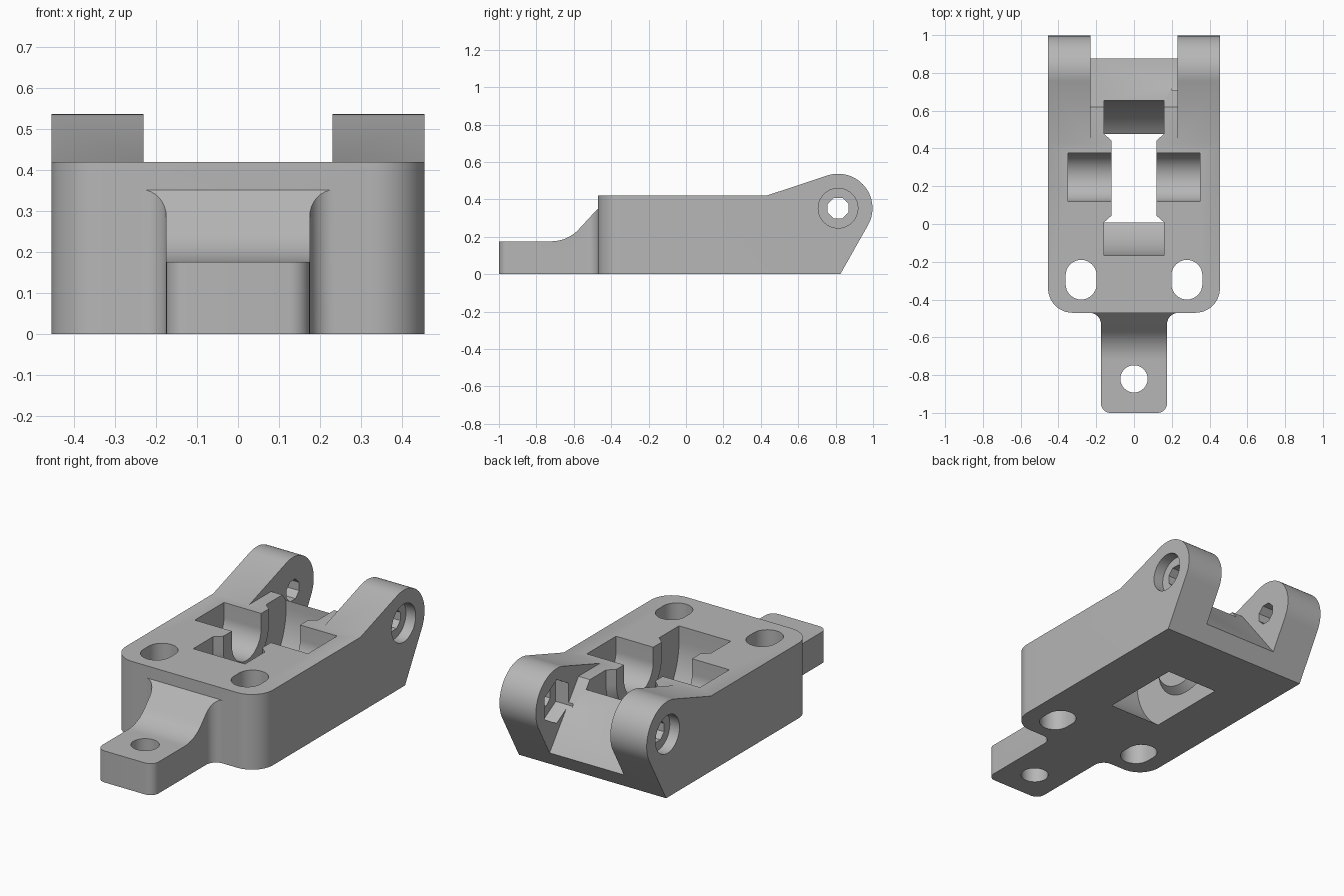
import bpy, bmesh
from math import sin, cos, pi, radians
from mathutils import Vector

cube = bpy.data.objects.get("Cube")
if cube:
    bpy.data.objects.remove(cube, do_unlink=True)

grey = bpy.data.materials.new("light grey")
grey.use_nodes = True
colour = (0.47, 0.47, 0.47, 1)
grey.diffuse_color = colour
grey.node_tree.nodes["Principled BSDF"].inputs["Base Color"].default_value = colour


def arc(cx, cy, r, a0, a1, n=12):
    angles = [radians(a0 + (a1 - a0) * i / n) for i in range(n + 1)]
    return [(cx + r * cos(a), cy + r * sin(a)) for a in angles]


def circle(cx, cy, r, n=40, turn=0):
    return arc(cx, cy, r, turn, turn + 360, n)[:-1]


def u_shape(cy, cz, r, top=0.8):
    """Half round trough, open upwards."""
    return [(cy - r, top)] + arc(cy, cz, r, 180, 360, 48) + [(cy + r, top)]


def prism(name, outline, axis, start, end):
    """Extrude an outline along x (points are y, z) or z (points are x, y)."""
    place = (lambda p, t: (t, *p)) if axis == "x" else (lambda p, t: (*p, t))
    bm = bmesh.new()
    low = [bm.verts.new(place(p, start)) for p in outline]
    high = [bm.verts.new(place(p, end)) for p in outline]
    bm.faces.new(low)
    bm.faces.new(high)
    for i in range(len(low)):
        j = (i + 1) % len(low)
        bm.faces.new((low[i], low[j], high[j], high[i]))
    bmesh.ops.recalc_face_normals(bm, faces=bm.faces)
    mesh = bpy.data.meshes.new(name)
    bm.to_mesh(mesh)
    bm.free()
    mesh.materials.append(grey)
    obj = bpy.data.objects.new(name, mesh)
    bpy.context.collection.objects.link(obj)
    return obj


def combine(target, tool, operation="DIFFERENCE"):
    mod = target.modifiers.new("combine", "BOOLEAN")
    mod.operation, mod.solver, mod.object = operation, "EXACT", tool
    bpy.context.view_layer.objects.active = target
    bpy.ops.object.modifier_apply(modifier=mod.name)
    bpy.data.objects.remove(tool, do_unlink=True)


HALF, TOP, FRONT = 0.455, 0.42, -0.47
LUG_Y, LUG_Z, LUG_R, LUG_IN = 0.813, 0.353, 0.184, 0.23
WHEEL_Y, WHEEL_Z = 0.243, 0.336

# Main block with the raised rear lugs
side = [(FRONT, 0), (0.825, 0)] + arc(LUG_Y, LUG_Z, LUG_R, -30, 108, 28)
side += [(0.43, TOP), (FRONT, TOP)]
body = prism("bracket_body", side, "x", -HALF, HALF)

# Rounded front corners
bm = bmesh.new()
bm.from_mesh(body.data)
corners = [e for e in bm.edges if all(abs(v.co.y - FRONT) < 1e-4 for v in e.verts)
           and abs(e.verts[0].co.z - e.verts[1].co.z) > 0.1]
bmesh.ops.bevel(bm, geom=corners, offset=0.13, segments=12, profile=0.5, affect="EDGES")
bm.to_mesh(body.data)
bm.free()

# Gap between the lugs, with a sloping floor
gap = [(0.62, TOP), (0.9, 0.058), (1.1, 0.058), (1.1, 0.7), (0.38, 0.7), (0.38, TOP)]
combine(body, prism("lug_gap", gap, "x", -LUG_IN, LUG_IN))

# Front tongue: plan outline trimmed by a curved ramp
half_plan = arc(0.125, -0.95, 0.05, -90, 0, 8) + arc(0.235, -0.53, 0.06, 180, 90, 8)
half_plan.append((0.235, -0.4))
plan = half_plan + [(-x, y) for x, y in reversed(half_plan)]
ramp = [(-1.1, -0.1), (-1.1, 0.176)] + arc(-0.72, 0.376, 0.2, -90, -40, 12)
ramp += [(FRONT, 0.352), (-0.3, 0.352), (-0.3, -0.1)]
tongue = prism("tongue", plan, "z", 0, 0.4)
combine(tongue, prism("ramp", ramp, "x", -0.5, 0.5), "INTERSECT")
combine(body, tongue, "UNION")

# Wheel slot, narrowed by a tapered boss on each side
wheel = prism("wheel_slot", u_shape(WHEEL_Y, WHEEL_Z, 0.41), "x", -0.16, 0.16)
for s in (-1, 1):
    boss = prism("boss", u_shape(WHEEL_Y, WHEEL_Z, 0.235, 1.2), "x", s * 0.12, s * 0.2)
    for v in boss.data.vertices:
        k = 0.85 if abs(v.co.x) < 0.15 else 1.15
        v.co.y = WHEEL_Y + (v.co.y - WHEEL_Y) * k
        v.co.z = WHEEL_Z + (v.co.z - WHEEL_Z) * k
    combine(wheel, boss)
combine(body, wheel)

# Axle trough
combine(body, prism("axle_trough", u_shape(0.247, WHEEL_Z, 0.129), "x", -0.35, 0.35))

# Tongue hole and the two long mounting holes
combine(body, prism("tongue_hole", circle(0, -0.82, 0.072), "z", -0.1, 0.6))
for s in (-1, 1):
    hole = arc(s * 0.28, -0.272, 0.082, 0, 180, 16) + arc(s * 0.28, -0.318, 0.082, 180, 360, 16)
    combine(body, prism("mounting_hole", hole, "z", -0.1, 0.6))

# Pivot holes, outer counterbores and the nut pocket
for s in (-1, 1):
    combine(body, prism("pivot_hole", circle(LUG_Y, LUG_Z, 0.06, 8, 22.5), "x", s * 0.2, s * 0.5))
    combine(body, prism("counterbore", circle(LUG_Y, LUG_Z, 0.106), "x", s * 0.395, s * 0.5))
combine(body, prism("nut_pocket", circle(LUG_Y, LUG_Z, 0.122, 6, 30), "x", 0.2, 0.31))

bpy.ops.object.select_all(action="DESELECT")
body.select_set(True)
bpy.context.view_layer.objects.active = body
bpy.ops.object.shade_smooth_by_angle(angle=radians(30))
